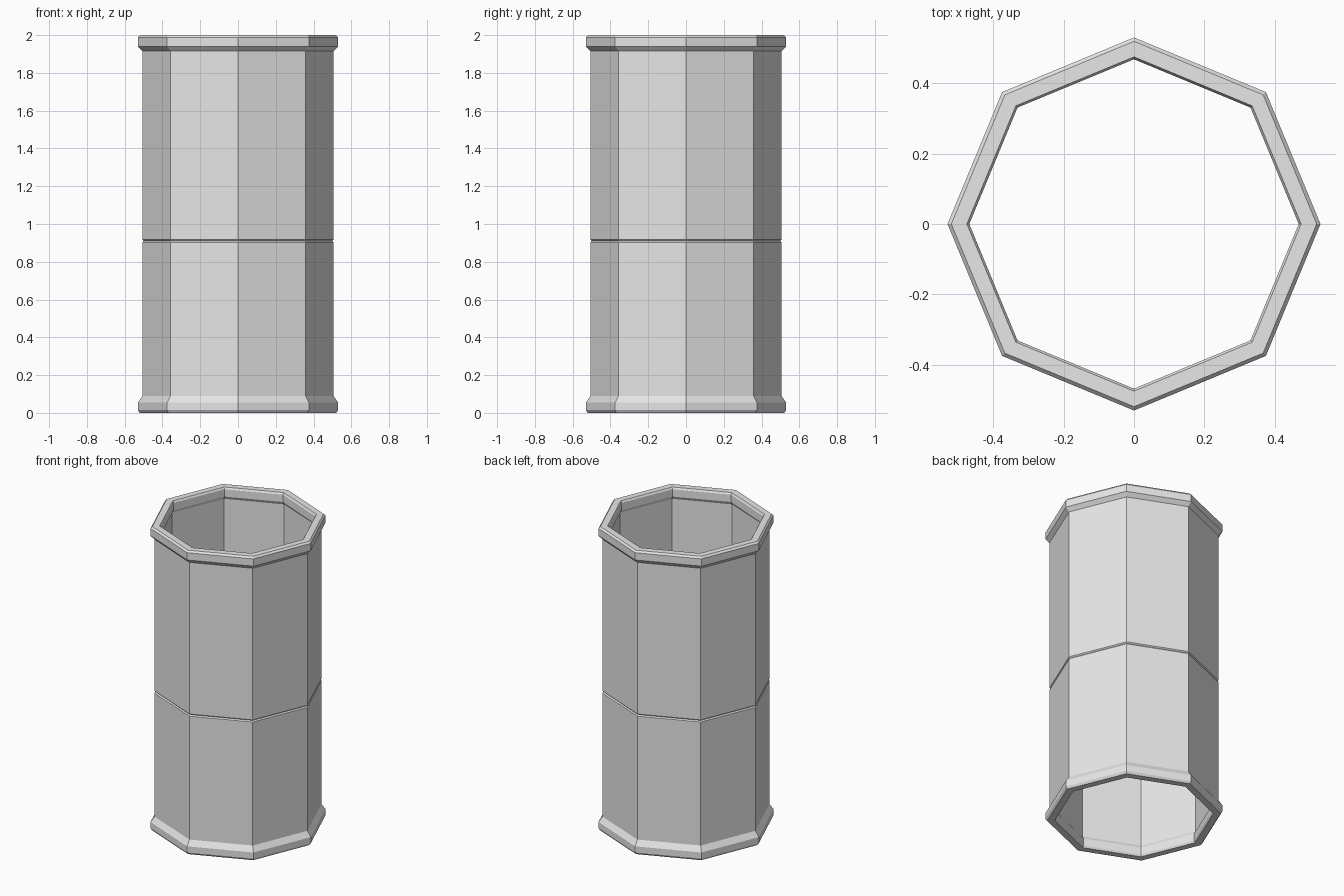
import bpy, bmesh, math

if "Cube" in bpy.data.objects:
    bpy.data.objects.remove(bpy.data.objects["Cube"])

SIDES = 8

# Plain light grey for the whole tube
grey = bpy.data.materials.new("light_grey")
grey.diffuse_color = (0.8, 0.8, 0.8, 1)
grey.use_nodes = True
grey.node_tree.nodes["Principled BSDF"].inputs["Base Color"].default_value = grey.diffuse_color


def lathe(name, profile):
    """Sweep a closed (radius, z) profile around z into a flat-sided ring."""
    bm = bmesh.new()
    rings = []
    for i in range(SIDES):
        a = 2 * math.pi * i / SIDES
        rings.append([bm.verts.new((r * math.cos(a), r * math.sin(a), z))
                      for r, z in profile])
    n = len(profile)
    for i in range(SIDES):
        a, b = rings[i], rings[(i + 1) % SIDES]
        for j in range(n):
            k = (j + 1) % n
            bm.faces.new((a[j], b[j], b[k], a[k]))
    bmesh.ops.recalc_face_normals(bm, faces=bm.faces)
    mesh = bpy.data.meshes.new(name)
    bm.to_mesh(mesh)
    bm.free()
    mesh.materials.append(grey)
    obj = bpy.data.objects.new(name, mesh)
    bpy.context.collection.objects.link(obj)
    return obj


# Outer wall from bottom to top: foot flange, seam groove, top flange
outer = [(0.52, 0.0), (0.53, 0.014), (0.53, 0.055), (0.506, 0.09),
         (0.506, 0.903), (0.499, 0.91), (0.506, 0.917),
         (0.506, 1.915), (0.53, 1.94), (0.53, 1.988), (0.519, 2.0)]

# Inner wall from top to bottom: bevelled lips at both ends
inner = [(0.475, 2.0), (0.468, 1.988), (0.468, 1.94), (0.48, 1.92),
         (0.48, 0.08), (0.468, 0.06), (0.468, 0.012), (0.475, 0.0)]

lathe("octagonal_pipe", outer + inner)
